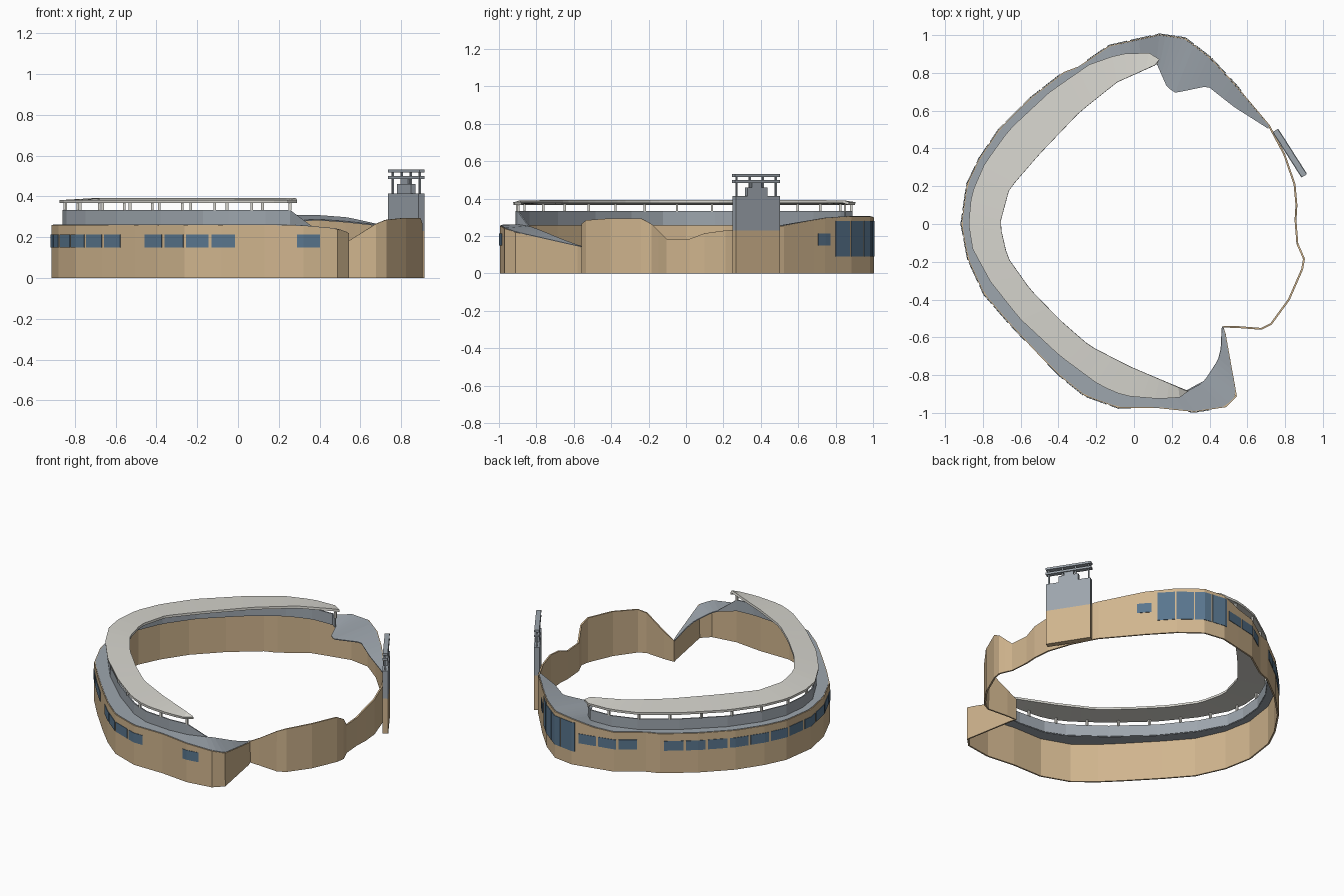
import bpy, bmesh, math
from mathutils import Vector

cube = bpy.data.objects.get("Cube")
if cube:
    bpy.data.objects.remove(cube, do_unlink=True)


def material(name, r, g, b):
    m = bpy.data.materials.new(name)
    m.use_nodes = True
    m.diffuse_color = (r, g, b, 1)
    node = next(n for n in m.node_tree.nodes if n.type == 'BSDF_PRINCIPLED')
    node.inputs["Base Color"].default_value = (r, g, b, 1)
    return m


TAN = material("tan_brick", .63, .46, .27)
GREY = material("grey_metal", .34, .38, .42)
CREAM = material("cream_roof", .68, .67, .62)
GLASS = material("blue_glass", .10, .18, .27)


# ---- path helpers -------------------------------------------------------
def lengths(path):
    total, out = 0, [0]
    for a, b in zip(path, path[1:]):
        total += (b.xy - a.xy).length
        out.append(total)
    return out


def point_at(path, s):
    ls = lengths(path)
    for i in range(len(path) - 1):
        if s <= ls[i + 1] or i == len(path) - 2:
            return path[i].lerp(path[i + 1], (s - ls[i]) / (ls[i + 1] - ls[i]))


def resample(path, n):
    total = lengths(path)[-1]
    return [point_at(path, total * i / n) for i in range(n + 1)]


def nearest(path, x, y):
    """Distance along the path of the spot closest to x, y."""
    total = lengths(path)[-1]
    steps = [total * i / 900 for i in range(901)]
    return min(steps, key=lambda s: (point_at(path, s).xy - Vector((x, y))).length)


def section(path, s0, s1):
    mid = [p for p, s in zip(path, lengths(path)) if s0 + .002 < s < s1 - .002]
    return [point_at(path, s0)] + mid + [point_at(path, s1)]


def offset(path, d):
    """Shift a path sideways, positive is outwards."""
    out = []
    for i, p in enumerate(path):
        t = path[min(i + 1, len(path) - 1)] - path[max(i - 1, 0)]
        n = Vector((-t.y, t.x, 0)).normalized()
        out.append(p + n * d)
    return out


def level(path, z):
    return [Vector((p.x, p.y, z)) for p in path]


# ---- mesh helpers -------------------------------------------------------
def finish(name, bm, mat):
    bmesh.ops.recalc_face_normals(bm, faces=bm.faces)
    mesh = bpy.data.meshes.new(name)
    bm.to_mesh(mesh)
    bm.free()
    mesh.materials.append(mat)
    ob = bpy.data.objects.new(name, mesh)
    bpy.context.scene.collection.objects.link(ob)
    return ob


def ribbons(name, pairs, mat, thick):
    """Strips of quads between pairs of equally long paths."""
    bm = bmesh.new()
    for a, b in pairs:
        va, vb = [bm.verts.new(p) for p in a], [bm.verts.new(p) for p in b]
        for i in range(len(a) - 1):
            bm.faces.new((va[i], va[i + 1], vb[i + 1], vb[i]))
    bmesh.ops.remove_doubles(bm, verts=bm.verts, dist=.0005)
    ob = finish(name, bm, mat)
    mod = ob.modifiers.new("thickness", 'SOLIDIFY')
    mod.thickness, mod.offset = thick, 0
    return ob


def box(name, centre, size, mat, angle=0):
    bm = bmesh.new()
    bmesh.ops.create_cube(bm, size=1)
    bmesh.ops.scale(bm, vec=size, verts=bm.verts)
    ob = finish(name, bm, mat)
    ob.location, ob.rotation_euler.z = centre, angle
    return ob


# ---- outer wall: x, y and top height, clockwise from the front notch ----
front = [(.47, -.545, .14), (.48, -.58, .145), (.54, -.91, .22), (.485, -.965, .24),
         (.32, -.99, .255)]
west = [(.13, -.97), (-.08, -.97), (-.26, -.905), (-.39, -.8), (-.5, -.69),
        (-.66, -.52), (-.79, -.37), (-.875, -.185), (-.91, 0), (-.88, .21),
        (-.815, .345), (-.71, .5), (-.55, .66), (-.37, .8), (-.29, .83), (-.13, .94)]
back = [(0, .97, .27), (.135, 1, .3), (.27, .98, .305), (.4, .88, .305),
        (.53, .74, .295), (.58, .68, .285), (.715, .52, .255)]
east = [(.795, .37, .24), (.85, .21, .23), (.86, .1, .215), (.855, .02, .185),
        (.865, -.105, .185), (.885, -.15, .23), (.9, -.185, .265), (.89, -.24, .295),
        (.82, -.4, .295), (.725, -.53, .285), (.675, -.555, .265), (.54, -.545, .18)]

front, back, east = ([Vector(p) for p in part] for part in (front, back, east))
west = [Vector((x, y, .26)) for x, y in west]
wall = front + west + back + east
ring = wall + wall[:1]
ribbons("outer_wall", [(level(ring, 0), ring)], TAN, .01)

# ---- canopy roof --------------------------------------------------------
rim = [(.29, -.88), (.26, -.915), (.135, -.925), (-.05, -.91), (-.18, -.855),
       (-.39, -.7), (-.605, -.5), (-.76, -.305), (-.855, -.13), (-.875, 0),
       (-.86, .16), (-.79, .32), (-.66, .5), (-.445, .7), (-.235, .845),
       (-.075, .9), (.08, .905), (.135, .87)]
lip = [(.285, -.885), (-.02, -.755), (-.235, -.645), (-.39, -.51), (-.55, -.345),
       (-.67, -.175), (-.71, 0), (-.66, .185), (-.5, .37), (-.29, .59),
       (-.09, .75), (.11, .84)]
rim = [Vector((x, y, .374)) for x, y in rim]
lip = [Vector((x, y, .384)) for x, y in lip]
ribbons("canopy_roof", [(resample(rim, 48), resample(lip, 48))], CREAM, .015)

# ---- upper band and the posts carrying the canopy -----------------------
band = level(offset(rim, -.018)[1:-1], .26) + [Vector((.12, .85, .265))]
ramp = Vector((.36, -.84, .25))
ribbons("upper_band", [([ramp] + band, [ramp + Vector((0, 0, .004))] + level(band, .333))],
        GREY, .008)
for i, p in enumerate(resample(band, 16)):
    box(f"canopy_post_{i}", (p.x, p.y, .35), (.013, .013, .04), CREAM)

# ---- terrace between the wall top and the band --------------------------
front_edge = [Vector(p) for p in ((.465, -.55, .14), (.46, -.66, .18), (.445, -.72, .205),
                                  (.38, -.82, .245))] + [ramp, band[0]]
back_edge = [band[-1]] + [Vector(p) for p in (
    (.175, .725, .27), (.22, .695, .275), (.39, .73, .285), (.53, .62, .275), (.71, .505, .255))]
parts = [(front, front_edge, 16), (front[-1:] + west + back[:2], band, 60),
         (back[1:], back_edge, 24)]
ribbons("terrace", [(resample(a, n), resample(b, n)) for a, b, n in parts], GREY, .006)

# ---- windows: start, end, count, sill and head --------------------------
face = offset(wall, .0075)
rows = [("front_window", (.41, -.98), (.28, -.985), 1, .15, .213),
        ("front_row_window", (-.01, -.97), (-.46, -.73), 4, .15, .213),
        ("side_row_window", (-.565, -.62), (-.38, .79), 13, .15, .213),
        ("back_row_window", (-.25, .855), (.1, .993), 3, .15, .213),
        ("tall_window", (.11, .995), (.485, .79), 4, .09, .28),
        ("east_window", (.5, .775), (.57, .695), 1, .15, .213)]
for name, start, end, count, sill, head in rows:
    s0, s1 = nearest(face, *start), nearest(face, *end)
    step = (s1 - s0) / count
    gap = .004 if name == "tall_window" else .008
    panes = [section(face, s0 + i * step + gap, s0 + (i + 1) * step - gap)
             for i in range(count)]
    ribbons(name, [(level(p, sill), level(p, head)) for p in panes], GLASS, .003)

# ---- scoreboard tower ---------------------------------------------------
centre = Vector((.825, .375, 0))
angle = math.atan2(-.235, .15)
along = Vector((math.cos(angle), math.sin(angle), 0))


def tower_box(name, shift, z0, z1, length, depth, mat=GREY):
    at = centre + along * shift + Vector((0, 0, (z0 + z1) / 2))
    box(name, at, (length, depth, z1 - z0), mat, angle)


tower_box("tower_base", 0, 0, .23, .28, .036, TAN)
tower_box("tower_board", 0, .23, .415, .28, .036)
tower_box("tower_cabinet", 0, .415, .46, .125, .026)
tower_box("tower_cabinet_top", 0, .46, .485, .06, .016)
for i in range(4):
    tower_box(f"tower_post_{i}", (i - 1.5) * .083, .415, .53, .009, .009)
for z in (.485, .517):
    tower_box("tower_rail", 0, z, z + .014, .285, .03)
